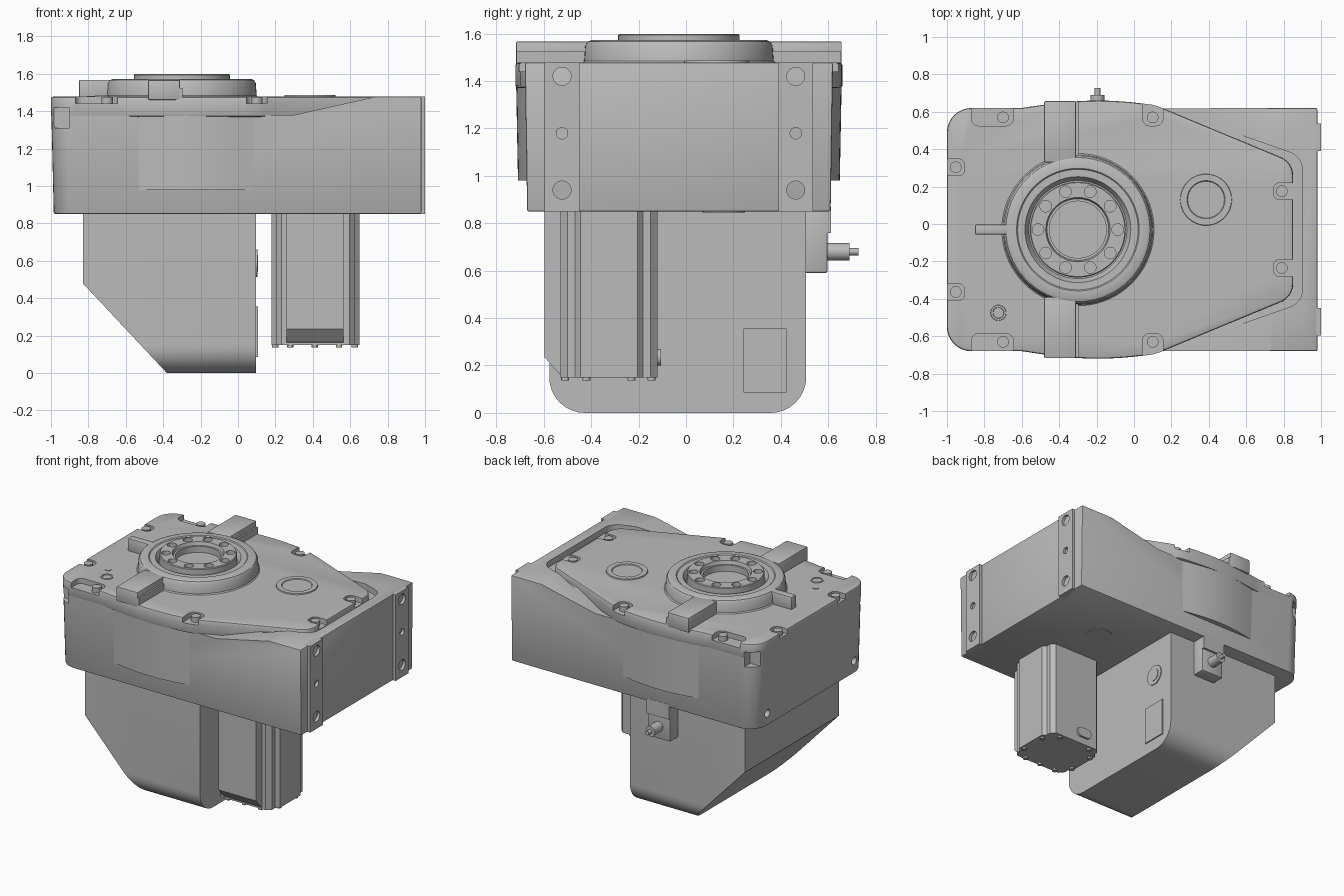
import bpy, bmesh
from math import cos, sin, pi, sqrt
from mathutils import Vector

if "Cube" in bpy.data.objects:
    bpy.data.objects.remove(bpy.data.objects["Cube"], do_unlink=True)

CY = -0.03                      # symmetry line of the housing
parts = []

grey = bpy.data.materials.new("machine_grey")
grey.use_nodes = True
grey.diffuse_color = (0.5, 0.5, 0.5, 1)
grey.node_tree.nodes["Principled BSDF"].inputs["Base Color"].default_value = (0.5, 0.5, 0.5, 1)


def finish(name, bm):
    bmesh.ops.recalc_face_normals(bm, faces=bm.faces[:])
    mesh = bpy.data.meshes.new(name)
    bm.to_mesh(mesh)
    bm.free()
    mesh.materials.append(grey)
    ob = bpy.data.objects.new(name, mesh)
    bpy.context.collection.objects.link(ob)
    parts.append(ob)
    return ob


def prism(name, pts, axis, a, b):
    """Extrude a flat outline along an axis from a to b."""
    place = {"x": lambda u, v, t: (t, u, v),
             "y": lambda u, v, t: (u, t, v),
             "z": lambda u, v, t: (u, v, t)}[axis]
    bm = bmesh.new()
    low = [bm.verts.new(place(u, v, a)) for u, v in pts]
    top = [bm.verts.new(place(u, v, b)) for u, v in pts]
    bm.faces.new(low)
    bm.faces.new(top)
    for i in range(len(pts)):
        j = (i + 1) % len(pts)
        bm.faces.new((low[i], low[j], top[j], top[i]))
    return finish(name, bm)


def rect(u0, u1, v0, v1):
    return [(u0, v0), (u1, v0), (u1, v1), (u0, v1)]


def fillet(pts, radii, steps=8):
    """Round corners; each radius is the setback along both edges."""
    out = []
    for i, p in enumerate(pts):
        r = radii[i] if isinstance(radii, list) else radii
        p = Vector(p)
        if not r:
            out.append(tuple(p))
            continue
        da = (Vector(pts[i - 1]) - p).normalized()
        db = (Vector(pts[(i + 1) % len(pts)]) - p).normalized()
        w = sqrt(max(0, (1 - da.dot(db)) / 2))
        for k in range(steps + 1):
            t = k / steps
            c = ((1 - t) ** 2, 2 * w * t * (1 - t), t * t)
            out.append(tuple(((p + da * r) * c[0] + p * c[1] + (p + db * r) * c[2]) / sum(c)))
    return out


def rod(name, axis, u, v, r, a, b, n=32):
    ring = [(u + r * cos(2 * pi * i / n), v + r * sin(2 * pi * i / n)) for i in range(n)]
    return prism(name, ring, axis, a, b)


def lathe(name, x, y, profile, n=72):
    bm = bmesh.new()
    verts = [bm.verts.new((x + r, y, z)) for r, z in profile]
    edges = [bm.edges.new(e) for e in zip(verts, verts[1:])]
    bmesh.ops.spin(bm, geom=verts + edges, cent=(x, y, 0), axis=(0, 0, 1),
                   angle=2 * pi, steps=n, use_duplicate=False)
    bmesh.ops.remove_doubles(bm, verts=bm.verts[:], dist=1e-4)
    return finish(name, bm)


def apply(ob, mod):
    bpy.context.view_layer.objects.active = ob
    bpy.ops.object.modifier_apply(modifier=mod.name)


def cut(ob, cutters):
    for c in cutters:
        mod = ob.modifiers.new("cut", "BOOLEAN")
        mod.operation, mod.solver, mod.object = "DIFFERENCE", "EXACT", c
        apply(ob, mod)


def discard(cutters):
    for c in cutters:
        parts.remove(c)
        bpy.data.objects.remove(c, do_unlink=True)


def bevel(ob, width, segments=2):
    mod = ob.modifiers.new("bevel", "BEVEL")
    mod.width, mod.segments, mod.limit_method = width, segments, "ANGLE"
    mod.angle_limit = pi / 4
    apply(ob, mod)


def lid_outline(grow=0.0):
    """Left rounded end, side bulges, tapered right end."""
    half = [(-0.6 + 0.7 * i / 12, 0.65 + 0.04 * sin(pi * i / 14)) for i in range(13)]
    half += fillet([(0.14, 0.655), (0.85 + grow, 0.36 + grow * 0.6), (0.85 + grow, 0)],
                   [0, 0.07, 0])[:-1]
    left = fillet([(-1, 0), (-1, 0.65), (-0.6, 0.65)], [0, 0.13, 0])[1:-1]
    up = left + half
    return [(x, CY + y) for x, y in up] + [(x, CY - y) for x, y in reversed(up)]


# Main housing, drafted towards the bottom
body_pts = fillet(rect(-1, 0.98, CY - 0.65, CY + 0.65), [0.13, 0, 0, 0.13])
body = prism("main_housing", body_pts, "z", 0.85, 1.478)
for v in body.data.vertices:
    if v.co.z < 1:
        v.co.y = CY + (v.co.y - CY) * 0.985
        if v.co.x < 0:
            v.co.x *= 0.985
bevel(body, 0.008)

# Cutters: sloping shoulders, groove round the lid, corner notches, side holes
shoulder = prism("cutter", [(-1.1, 1.385), (0.3, 1.38), (0.74, 1.4785), (0.74, 1.7), (-1.1, 1.7)],
                 "y", -1, 1)
groove = prism("cutter", lid_outline(0.05), "z", 1.435, 1.7)
notches = [prism("cutter", rect(-0.985, -0.9, *sorted((CY + s * 0.575, CY + s * 0.75))),
                 "z", 1.31, 1.42) for s in (-1, 1)]
holes = [rod("cutter", "x", CY + s * 0.5, 0.94, 0.028, -1.1, -0.93) for s in (-1, 1)]
cut(body, [shoulder, groove] + notches + holes)
discard([shoulder, groove] + holes)

# Lid with bolt pockets
lid = prism("lid", lid_outline(), "z", 1.37, 1.478)
bevel(lid, 0.012)
pockets, bolts = [], []
for s in (-1, 1):
    edge = [CY + s * 0.555, CY + s * 0.8]
    for x0, x1 in ((-0.87, -0.645), (0.045, 0.155)):
        pockets.append(prism("cutter", fillet(rect(x0, x1, min(edge), max(edge)), 0.04), "z", 1.44, 1.6))
    bolts += [(-0.7, CY + s * 0.6), (0.1, CY + s * 0.6)]
for x, y, x0, x1 in ((-0.953, 0.333, -1.1, -0.905), (0.79, 0.205, 0.745, 0.95)):
    for s in (-1, 1):
        yc = CY + s * y
        pockets.append(prism("cutter", fillet(rect(x0, x1, yc - 0.045, yc + 0.045), 0.035), "z", 1.44, 1.6))
        bolts.append((x, yc))
cut(lid, pockets + notches)
discard(pockets + notches)
for x, y in bolts:
    rod("lid_bolt", "z", x, y, 0.031, 1.43, 1.476, 20)

# Side bulges ending in a shelf above the bottom edge
for s in (-1, 1):
    arc = [(-0.6 + 0.75 * i / 16, CY + s * (0.635 + 0.052 * sin(pi * i / 16))) for i in range(17)]
    bulge = prism("side_bulge", arc + [(0.15, CY + s * 0.55), (-0.6, CY + s * 0.55)], "z", 0.98, 1.4)
    for v in bulge.data.vertices:
        if v.co.z < 1:
            v.co.y -= s * 0.008

# Mounting strips on the right end, with bolt holes
for s in (-1, 1):
    yc = CY + s * 0.493
    strip = prism("mounting_strip", rect(yc - 0.073, yc + 0.073, 0.85, 1.478), "x", 0.95, 1.0)
    drills = [rod("cutter", "x", yc, z, r, 0.97, 1.1)
              for z, r in ((1.42, 0.038), (1.18, 0.024), (0.94, 0.038))]
    cut(strip, drills)
    discard(drills)

# Output ring and flange
RX = -0.3
lathe("bearing_ring", RX, CY, [(0.42, 1.465), (0.4, 1.485), (0.395, 1.55), (0.385, 1.566), (0.37, 1.573),
                               (0.328, 1.573), (0.322, 1.567), (0.283, 1.567), (0.262, 1.53), (0.24, 1.53)])
flange = lathe("output_flange", RX, CY, [(0, 1.47), (0.256, 1.47), (0.256, 1.594), (0.251, 1.599), (0.172, 1.599),
                                         (0.165, 1.575), (0.152, 1.575), (0.152, 1.53), (0, 1.53)])
drills = [rod("cutter", "z", RX + 0.213 * cos(2 * pi * i / 10), CY + 0.213 * sin(2 * pi * i / 10),
              0.031, 1.57, 1.7, 20) for i in range(10)]
cut(flange, drills)
discard(drills)

# Raised pads and fin around the ring
for s in (-1, 1):
    def span(a, b):
        return sorted((CY + s * a, CY + s * b))
    bevel(prism("top_pad", rect(-0.48, -0.31, *span(0.36, 0.687)), "z", 1.46, 1.567), 0.006)
    prism("pad_step", rect(-0.32, -0.298, *span(0.36, 0.685)), "z", 1.46, 1.525)
bevel(prism("ring_fin", rect(-0.85, -0.66, CY - 0.027, CY + 0.027), "z", 1.46, 1.568), 0.008)

# Small fittings on the lid
lathe("cover_disc", 0.385, 0.13, [(0.14, 1.47), (0.136, 1.486), (0.102, 1.486), (0.098, 1.48), (0, 1.48)], 48)
lathe("lid_plug", -0.725, -0.475, [(0.044, 1.47), (0.04, 1.484), (0.03, 1.484), (0.028, 1.48), (0, 1.48)], 32)
rod("sight_plug", "z", -0.785, -0.375, 0.022, 1.47, 1.482)
rod("underside_plug", "z", 0.45, 0.16, 0.09, 0.845, 0.86)

# Lower gearbox with rounded long edges and a sloping left end
sump = prism("lower_box", fillet(rect(-0.577, 0.507, 0, 0.87), [0.15, 0.15, 0, 0]), "x", -0.83, 0.097)
slope = prism("cutter", [(-0.83, 0.48), (-0.38, 0), (-0.38, -0.2), (-1.1, -0.2), (-1.1, 0.48)], "y", -1, 1)
cut(sump, [slope])
discard([slope])
prism("rating_plate", rect(0.242, 0.425, 0.086, 0.357), "x", 0.09, 0.106)
rod("gauge_rim", "x", 0.335, 0.587, 0.073, 0.09, 0.103)
rod("gauge_face", "x", 0.335, 0.587, 0.045, 0.09, 0.108)

# Motor: square body with stepped corners
mx, my, hx, hy = 0.414, -0.325, 0.236, 0.205
quarter = [(hx, hy - 0.085), (hx - 0.025, hy - 0.062), (hx - 0.025, hy - 0.03),
           (hx - 0.055, hy), (hx - 0.085, hy)]
section = []
for sx, sy in ((1, 1), (-1, 1), (-1, -1), (1, -1)):
    corner = [(mx + sx * x, my + sy * y) for x, y in quarter]
    section += corner if sx * sy > 0 else corner[::-1]
prism("motor_body", section, "z", 0.15, 0.87)

# Motor front cover with sloped foot, side plug, and end screws
prism("motor_cover", [(-0.5, 0.16), (-0.535, 0.165), (-0.597, 0.235), (-0.597, 0.87), (-0.5, 0.87)],
      "x", 0.26, 0.565)
prism("motor_plug", fillet(rect(0.29, 0.41, 0.2, 0.27), 0.034), "y", -0.14, -0.105)
for x, y in ((0.2, -0.23), (0.2, -0.42), (0.28, -0.51), (0.28, -0.145), (0.41, -0.51),
             (0.54, -0.51), (0.54, -0.145), (0.625, -0.23), (0.625, -0.42)):
    rod("motor_screw", "z", x, y, 0.017, 0.137, 0.16, 12)

# Rear bracket with cable connector
bevel(prism("rear_bracket", rect(-0.29, -0.11, 0.48, 0.597), "z", 0.59, 0.87), 0.01)
prism("bracket_head", rect(-0.29, -0.11, 0.48, 0.612), "z", 0.76, 0.87)
rod("connector", "y", -0.195, 0.68, 0.037, 0.58, 0.69)
rod("connector_tip", "y", -0.195, 0.68, 0.015, 0.68, 0.727, 16)

# Smooth curved faces, keep hard edges
bpy.ops.object.select_all(action="DESELECT")
for ob in parts:
    ob.select_set(True)
bpy.context.view_layer.objects.active = body
bpy.ops.object.shade_smooth_by_angle(angle=pi / 6)
